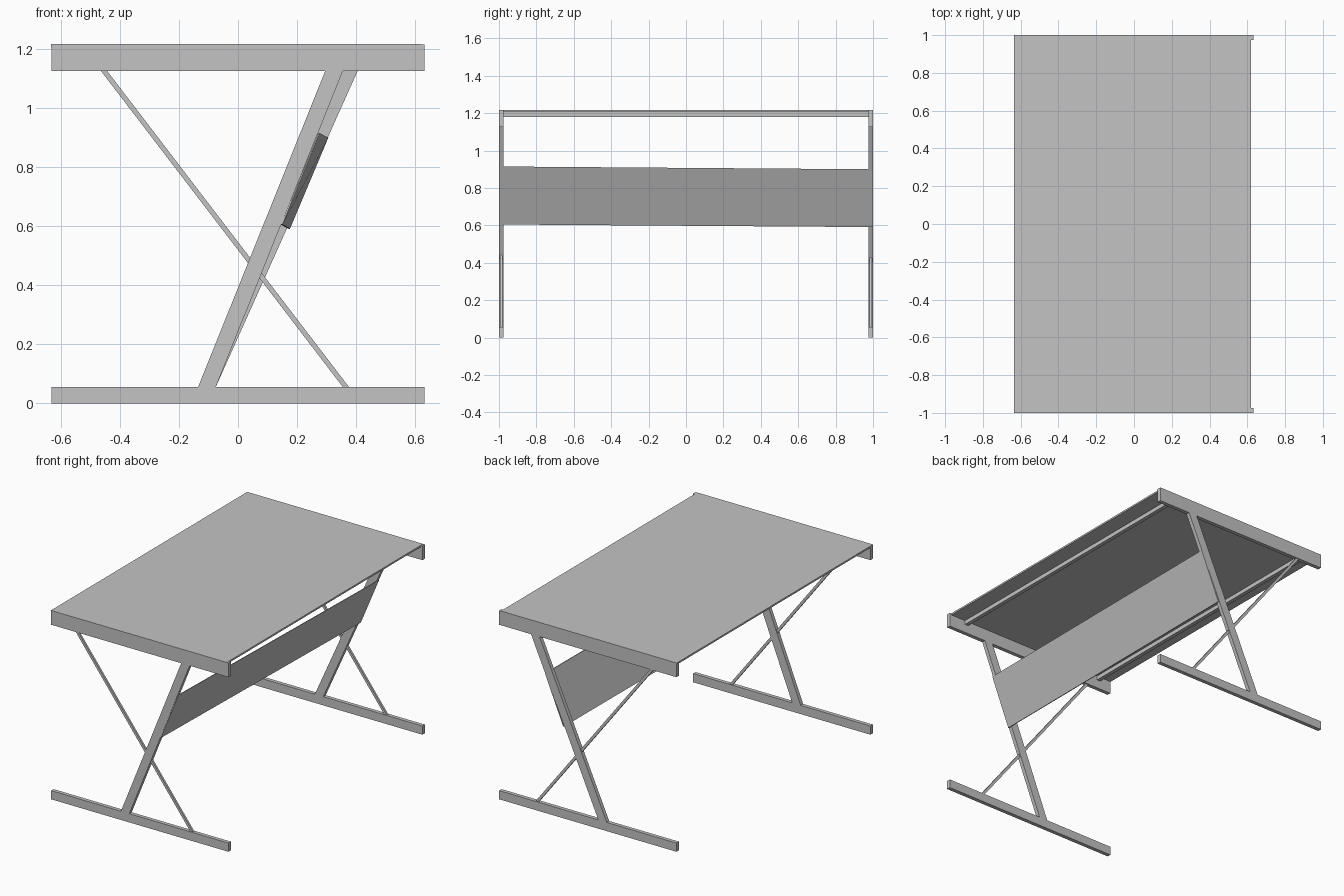
import bpy

cube = bpy.data.objects.get("Cube")
if cube:
    bpy.data.objects.remove(cube, do_unlink=True)

# Single painted-metal grey
GREY = (0.55, 0.55, 0.55, 1.0)
mat = bpy.data.materials.new("light grey")
mat.use_nodes = True
mat.diffuse_color = GREY
mat.node_tree.nodes["Principled BSDF"].inputs["Base Color"].default_value = GREY


def hexa(name, near, far):
    """Solid joining two matching quads of (x, y, z) corners."""
    faces = [(0, 1, 2, 3), (7, 6, 5, 4)]
    faces += [(i, i + 4, (i + 1) % 4 + 4, (i + 1) % 4) for i in range(4)]
    faces = [f[::-1] for f in faces[:2]] + [f[::-1] for f in faces[2:]]
    mesh = bpy.data.meshes.new(name)
    mesh.from_pydata(near + far, [], [f[::-1] for f in faces])
    mesh.materials.append(mat)
    mesh.update()
    obj = bpy.data.objects.new(name, mesh)
    bpy.context.collection.objects.link(obj)
    return obj


def prism(name, outline, y0, y1):
    """Extrude a four-point (x, z) outline along y."""
    return hexa(name, [(x, y0, z) for x, z in outline],
                [(x, y1, z) for x, z in outline])


def bar(name, x_low, x_high, z_low, z_high, width, y0, y1):
    """Slanted bar with horizontal ends."""
    h = width / 2
    return prism(name, [(x_low - h, z_low), (x_low + h, z_low),
                        (x_high + h, z_high), (x_high - h, z_high)], y0, y1)


def box(name, x0, x1, y0, y1, z0, z1):
    return prism(name, [(x0, z0), (x1, z0), (x1, z1), (x0, z1)], y0, y1)


HALF_X, T = 0.632, 0.025            # half depth of the frame, tube thickness
FOOT_TOP, APRON_LOW, TOP = 0.056, 1.125, 1.217

# End frames: foot, apron, slanted leg and thin brace; the rear leg leans more
for side, y0, leg_top in (("front", -1.0, 0.325), ("back", 1.0 - T, 0.375)):
    y1 = y0 + T
    box(side + "_foot", -HALF_X, HALF_X, y0, y1, 0, FOOT_TOP)
    box(side + "_apron", -HALF_X, HALF_X, y0, y1, APRON_LOW, TOP - 0.001)
    bar(side + "_leg", -0.105, leg_top, FOOT_TOP, APRON_LOW, 0.06, y0, y1)
    bar(side + "_brace", 0.365, -0.453, FOOT_TOP, APRON_LOW, 0.021,
        y0 + 0.006, y1 - 0.006)

# Thin table top and the two rails under it
box("table_top", -0.634, 0.62, -0.9995, 0.9995, TOP - 0.011, TOP)
for name, x in (("left_rail", 0.50), ("right_rail", -0.54)):
    box(name, x - 0.0125, x + 0.0125, -1 + T, 1 - T, 1.18, TOP - 0.011)

# Modesty panel fixed to the legs, slightly skewed to follow their lean
P = 0.005
hexa("modesty_panel",
     [(0.151 - P, -1, 0.605), (0.151, -1, 0.605),
      (0.277, -1, 0.915), (0.277 - P, -1, 0.915)],
     [(0.176 - P, 1, 0.591), (0.176, 1, 0.591),
      (0.306, 1, 0.900), (0.306 - P, 1, 0.900)])
